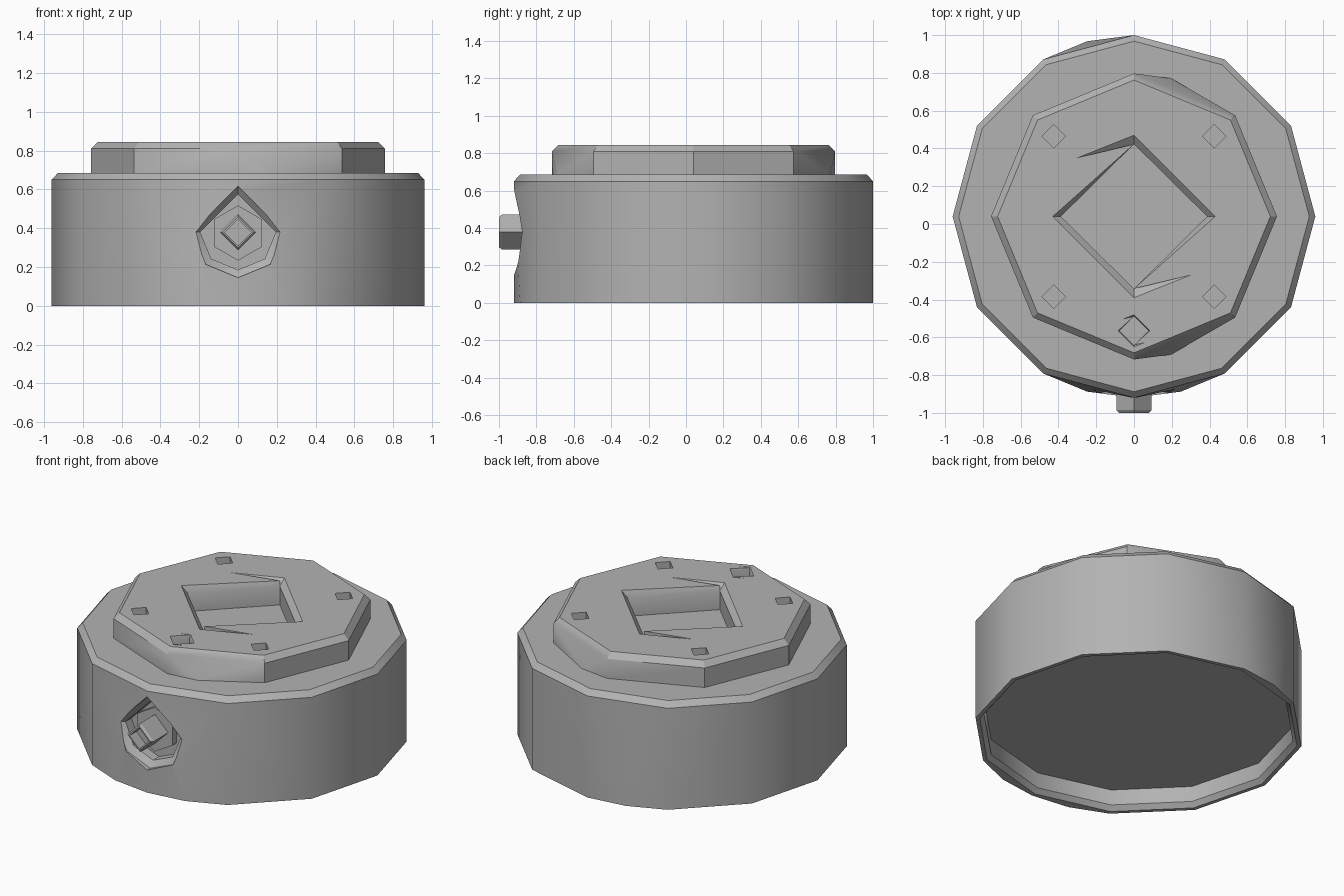
import bpy, bmesh
from math import sin, cos, radians
from mathutils import Vector

if "Cube" in bpy.data.objects:
    bpy.data.objects.remove(bpy.data.objects["Cube"], do_unlink=True)

grey = bpy.data.materials.new("plain_grey")
grey.use_nodes = True
grey.diffuse_color = (0.45, 0.45, 0.45, 1)
grey.node_tree.nodes["Principled BSDF"].inputs["Base Color"].default_value = (0.45, 0.45, 0.45, 1)

CY = 0.04                      # body axis in y
DOZEN = list(range(0, 360, 30))
EIGHT = list(range(0, 360, 45))
DIAMOND = [0, 90, 180, 270]


def finish(name, bm):
    bmesh.ops.recalc_face_normals(bm, faces=bm.faces)
    mesh = bpy.data.meshes.new(name)
    bm.to_mesh(mesh)
    bm.free()
    mesh.materials.append(grey)
    ob = bpy.data.objects.new(name, mesh)
    bpy.context.collection.objects.link(ob)
    return ob


def ring(angles, r, z):
    return [Vector((r * cos(radians(a)), r * sin(radians(a)), z)) for a in angles]


def hull(name, rings, centre):
    """Convex solid through rings that may differ in vertex count."""
    bm = bmesh.new()
    for points in rings:
        for p in points:
            bm.verts.new(p + Vector(centre))
    bmesh.ops.convex_hull(bm, input=bm.verts)
    bmesh.ops.dissolve_limit(bm, angle_limit=0.01, verts=bm.verts, edges=bm.edges)
    return finish(name, bm)


def face_front(ob, z):
    """Turn a solid built along +z to point along -y, at height z."""
    for v in ob.data.vertices:
        x, y, h = v.co
        v.co = (x, -h, y + z)
    return ob


def stack(name, rings, centre=(0, 0, 0)):
    """Closed solid from rings of equal vertex count."""
    bm = bmesh.new()
    loops = [[bm.verts.new(p + Vector(centre)) for p in pts] for pts in rings]
    for a, b in zip(loops, loops[1:]):
        for i in range(len(a)):
            j = (i + 1) % len(a)
            bm.faces.new((a[i], a[j], b[j], b[i]))
    bm.faces.new(loops[0])
    bm.faces.new(loops[-1])
    return finish(name, bm)


def notched_cutter(name, centre, s, top, chamfer, floor):
    """Diamond pocket with a chamfer and two pointed notches."""
    half = [(1, 0), (0, 1), (-0.7, 0.72), (0, 0.89)]
    outline = half + [(-x, -y) for x, y in half]
    bm = bmesh.new()

    def loop(points, z):
        return [bm.verts.new((centre[0] + x * s, centre[1] + y * s, z)) for x, y in points]

    inner = [(0.9, 0), (0, 0.89), (-0.9, 0), (0, -0.89)]
    cap, rim = loop(outline, top + 0.05), loop(outline, top)
    lip, base = loop(inner, top - chamfer), loop(inner, floor)
    bm.faces.new(cap)
    bm.faces.new(base)
    for i in range(8):
        j = (i + 1) % 8
        bm.faces.new((cap[i], cap[j], rim[j], rim[i]))
    for i in range(4):
        j = (i + 1) % 4
        bm.faces.new((lip[i], lip[j], base[j], base[i]))
    for k in (0, 1):
        t = [rim[(4 * k + i) % 8] for i in range(5)]
        a, b, c = (lip[(2 * k + i) % 4] for i in range(3))
        for f in ((t[0], t[1], b, a), (t[1], t[2], b), (t[2], t[3], b), (t[3], t[4], c, b)):
            bm.faces.new(f)
    return finish(name, bm)


def cut(ob, cutters):
    for c in cutters:
        m = ob.modifiers.new("cut", "BOOLEAN")
        m.operation, m.solver, m.object = "DIFFERENCE", "EXACT", c
        bpy.context.view_layer.objects.active = ob
        bpy.ops.object.modifier_apply(modifier=m.name)
        bpy.data.objects.remove(c, do_unlink=True)


# Main drum with chamfered top edge
body = hull("body", [ring(DOZEN + [105, 255, 285], 0.96, 0), ring(DOZEN, 0.96, 0.65),
                     ring(DOZEN, 0.928, 0.685)], (0, CY, 0))

# Hollow underside, and the socket in the front wall
underside = stack("underside_cutter", [ring(DOZEN, 0.935, -0.05), ring(DOZEN, 0.935, 0),
                                       ring(DOZEN, 0.91, 0.03), ring(DOZEN, 0.91, 0.13)], (0, CY, 0))
SOCKET = [90, 180, 225, 270, 315, 360]
socket = face_front(stack("socket_cutter", [ring(SOCKET, 0.235, 1.1), ring(SOCKET, 0.235, 0.89),
                                            ring(SOCKET, 0.195, 0.86), ring(SOCKET, 0.195, 0.8)]), 0.38)
cut(body, [underside, socket])

# Raised deck with pockets
deck = hull("top_deck", [ring(EIGHT + [75, 285], 0.757, 0.685), ring(EIGHT, 0.757, 0.81),
                         ring(EIGHT, 0.722, 0.845)], (0, CY, 0))
pockets = [notched_cutter("centre_cutter", (0, CY), 0.43, 0.845, 0.035, 0.69),
           notched_cutter("small_cutter", (0, -0.565), 0.085, 0.845, 0.015, 0.77)]
for x in (-0.425, 0.425):
    for y in (-0.425, 0.425):
        pockets.append(stack("screw_hole_cutter", [ring(DIAMOND, 0.062, 0.78), ring(DIAMOND, 0.062, 0.9)],
                             (x, y + CY, 0)))
cut(deck, pockets)

# Hexagonal collar and hollow diamond peg in the socket
HEX = list(range(30, 390, 60))
collar = face_front(stack("socket_collar", [ring(HEX, 0.142, 0.78), ring(HEX, 0.142, 0.84)]), 0.375)
peg = face_front(stack("socket_peg", [ring(DIAMOND, 0.093, 0.8), ring(DIAMOND, 0.093, 0.985),
                                      ring(DIAMOND, 0.08, 1.0), ring(DIAMOND, 0.068, 1.0),
                                      ring(DIAMOND, 0.068, 0.93)]), 0.378)

# Soft shading on shallow edges only
for ob in (body, deck, collar, peg):
    bpy.ops.object.select_all(action="DESELECT")
    ob.select_set(True)
    bpy.context.view_layer.objects.active = ob
    bpy.ops.object.shade_smooth_by_angle(angle=radians(31))
